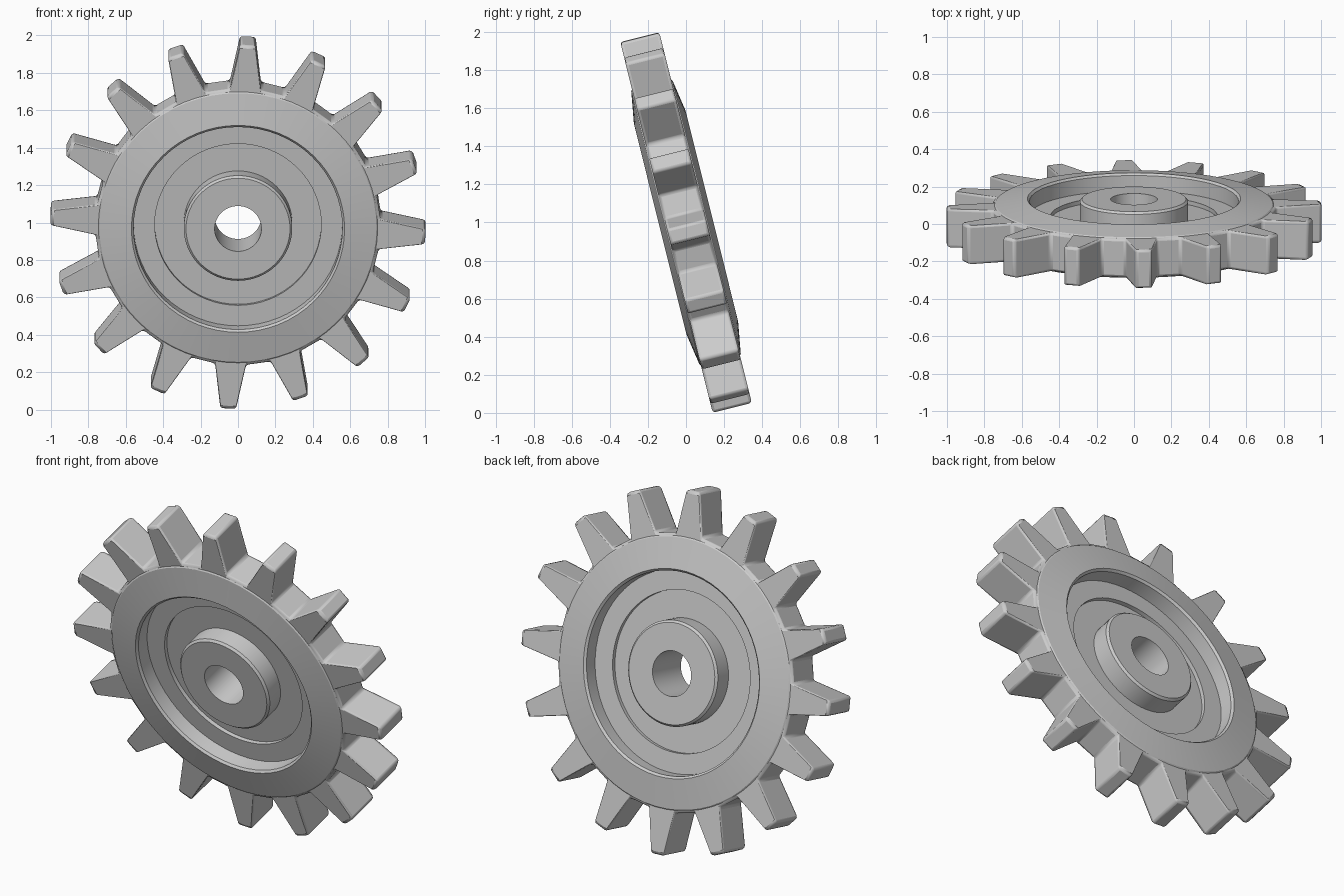
import bpy, bmesh
from math import sin, cos, radians, pi

if "Cube" in bpy.data.objects:
    bpy.data.objects.remove(bpy.data.objects["Cube"])

TILT = radians(104)      # axle lies along y, wheel leans 14 degrees
TEETH = 16


def ring_mesh(name, sections):
    """Join closed cross-sections, in order around the axle, into a ring."""
    bm = bmesh.new()
    loops = [[bm.verts.new(p) for p in s] for s in sections]
    n = len(loops[0])
    for i, a in enumerate(loops):
        b = loops[(i + 1) % len(loops)]
        for j in range(n):
            k = (j + 1) % n
            bm.faces.new((a[j], a[k], b[k], b[j]))
    bmesh.ops.recalc_face_normals(bm, faces=bm.faces)
    me = bpy.data.meshes.new(name)
    bm.to_mesh(me)
    bm.free()
    ob = bpy.data.objects.new(name, me)
    bpy.context.collection.objects.link(ob)
    ob.rotation_euler = (TILT, 0, 0)
    ob.location = (0, 0, 1)
    return ob


def smooth(ob, angle):
    bpy.ops.object.select_all(action='DESELECT')
    ob.select_set(True)
    bpy.context.view_layer.objects.active = ob
    bpy.ops.object.shade_smooth_by_angle(angle=radians(angle))


# Wheel body: hub, stepped web and sloping rim, same on both sides
half = [(.125, .137), (.278, .137), (.29, .125), (.29, .022), (.445, .022),
        (.445, .045), (.558, .045), (.558, .128), (.57, .14),
        (.74, .112), (.756, .098)]
profile = half + [(r, -d) for r, d in reversed(half)]
SEG = 64
body = ring_mesh("wheel_body", [
    [(r * cos(2 * pi * i / SEG), r * sin(2 * pi * i / SEG), d) for r, d in profile]
    for i in range(SEG)])
smooth(body, 30)

# Toothed rim: tapered teeth with straight valleys between them
W = .106
sections = []
for t in range(TEETH):
    a = radians(87) - t * 2 * pi / TEETH
    for radial, side in ((.758, -.083), (1.003, -.042), (1.003, .042), (.758, .083)):
        x = radial * cos(a) + side * sin(a)
        y = radial * sin(a) - side * cos(a)
        b = a - side * 1.3
        ix, iy = .65 * cos(b), .65 * sin(b)
        sections.append([(ix, iy, -W), (x, y, -W), (x, y, W), (ix, iy, W)])
teeth = ring_mesh("toothed_rim", sections)
bevel = teeth.modifiers.new("rounded_edges", 'BEVEL')
bevel.width = .014
bevel.segments = 2
bevel.limit_method = 'ANGLE'
bevel.angle_limit = radians(30)
smooth(teeth, 30)
